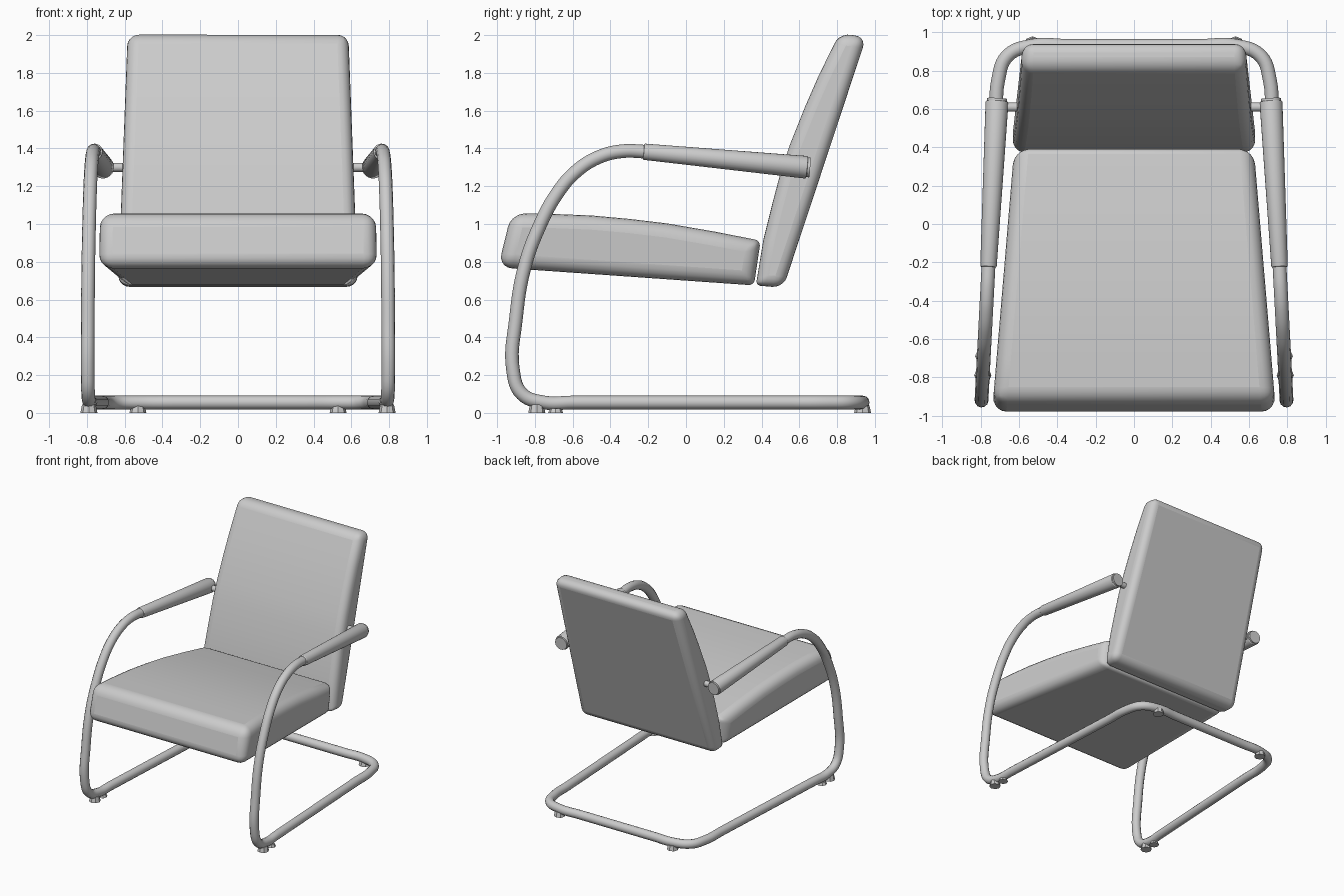
import bpy, bmesh, math
from mathutils import Vector

if "Cube" in bpy.data.objects:
    bpy.data.objects.remove(bpy.data.objects["Cube"])

grey = bpy.data.materials.new("light grey")
grey.diffuse_color = (0.6, 0.6, 0.6, 1)
grey.use_nodes = True
grey.node_tree.nodes["Principled BSDF"].inputs["Base Color"].default_value = grey.diffuse_color


def finish(ob, angle=35):
    ob.data.materials.clear()
    ob.data.materials.append(grey)
    bpy.ops.object.select_all(action='DESELECT')
    ob.select_set(True)
    bpy.context.view_layer.objects.active = ob
    bpy.ops.object.shade_smooth_by_angle(angle=math.radians(angle))
    return ob


def add_mesh(name, bm):
    me = bpy.data.meshes.new(name)
    bmesh.ops.recalc_face_normals(bm, faces=bm.faces)
    bm.to_mesh(me)
    bm.free()
    ob = bpy.data.objects.new(name, me)
    bpy.context.collection.objects.link(ob)
    return ob


def cushion(name, profile, half_width, radius, small):
    """Side profile (y, z) spanned across x with a taper; 'small' lists profile corners rounded less."""
    bm = bmesh.new()
    sides = [[bm.verts.new((s * half_width(y, z), y, z)) for y, z in profile] for s in (-1, 1)]
    n = len(profile)
    bm.faces.new(sides[0])
    bm.faces.new(sides[1])
    weight = bm.edges.layers.float.new("bevel_weight_edge")
    for i in range(n):
        j = (i + 1) % n
        bm.faces.new((sides[0][i], sides[0][j], sides[1][j], sides[1][i]))
    bm.normal_update()
    bmesh.ops.recalc_face_normals(bm, faces=bm.faces)
    for e in bm.edges:
        if e.calc_face_angle() > math.radians(40):
            lengthwise = e.verts[0].co.x * e.verts[1].co.x < 0
            corner = e.verts[0].index
            e[weight] = 1.0
            if lengthwise and any((Vector(profile[k]) - Vector(e.verts[0].co.yz)).length < 1e-4 for k in small):
                e[weight] = 0.4
    ob = add_mesh(name, bm)
    bev = ob.modifiers.new("rounding", 'BEVEL')
    bev.limit_method = 'WEIGHT'
    bev.width = radius
    bev.segments = 5
    return finish(ob, 40)


def rod(name, p, q, r1, r2, sides=24, bevel=0.0):
    p, q = Vector(p), Vector(q)
    bm = bmesh.new()
    bmesh.ops.create_cone(bm, cap_ends=True, segments=sides, radius1=r1, radius2=r2, depth=(q - p).length)
    if bevel:
        rims = [e for e in bm.edges if any(len(f.verts) > 4 for f in e.link_faces)]
        bmesh.ops.bevel(bm, geom=rims, offset=bevel, segments=3, profile=0.5, affect='EDGES')
    rot = Vector((0, 0, 1)).rotation_difference(q - p).to_matrix()
    bmesh.ops.rotate(bm, cent=(0, 0, 0), matrix=rot, verts=bm.verts)
    bmesh.ops.translate(bm, vec=(p + q) / 2, verts=bm.verts)
    return finish(add_mesh(name, bm))


# Seat cushion: crowned top, wider at the front
cushion("seat_cushion",
        [(-0.995, 0.77), (0.36, 0.675), (0.395, 0.912), (0.15, 0.96), (-0.1, 1.003),
         (-0.3, 1.027), (-0.5, 1.045), (-0.7, 1.053), (-0.925, 1.057)],
        lambda y, z: 0.74 - 0.084 * (y + 0.97), 0.075, (1, 2))

# Back cushion: bowed front, narrower at the top
cushion("back_cushion",
        [(0.37, 0.675), (0.515, 0.662), (0.955, 1.99), (0.812, 2.01), (0.70, 1.78), (0.63, 1.62),
         (0.55, 1.42), (0.50, 1.27), (0.455, 1.10), (0.41, 0.92)],
        lambda y, z: 0.635 - 0.038 * (z - 0.67), 0.06, (0,))


# Side frames lean inwards towards the rear
def side_x(y):
    return 0.795 - 0.052 * (y + 0.9)


# One continuous tube: arm, front leg, floor runner, rear bar, mirrored to the other side
side = [(0.6, 1.305), (0.1, 1.353), (-0.22, 1.383), (-0.34, 1.385), (-0.46, 1.355), (-0.58, 1.28),
        (-0.68, 1.165), (-0.775, 0.99), (-0.855, 0.77), (-0.9, 0.5), (-0.915, 0.22),
        (-0.868, 0.1), (-0.75, 0.055), (-0.6, 0.055), (0.55, 0.055), (0.75, 0.055)]
half = [(side_x(y), y, z) for y, z in side]
half += [(0.66, 0.878, 0.055), (0.53, 0.93, 0.055), (0.35, 0.93, 0.055)]
path = half + [(-x, y, z) for x, y, z in reversed(half)]
curve = bpy.data.curves.new("tube_frame", 'CURVE')
curve.dimensions = '3D'
curve.bevel_depth = 0.036
curve.bevel_resolution = 4
curve.resolution_u = 6
curve.use_fill_caps = True
spline = curve.splines.new('BEZIER')
spline.bezier_points.add(len(path) - 1)
for point, co in zip(spline.bezier_points, path):
    point.co = co
    point.handle_left_type = point.handle_right_type = 'AUTO'
frame = bpy.data.objects.new("tube_frame", curve)
bpy.context.collection.objects.link(frame)
bpy.context.view_layer.objects.active = frame
frame.select_set(True)
bpy.ops.object.convert(target='MESH')
finish(bpy.context.view_layer.objects.active, 50)

for s, label in ((-1, "left"), (1, "right")):
    # Tapered arm sleeve with an end cap, and the pin that holds the back
    start, end = (s * side_x(-0.225), -0.225, 1.383), (s * side_x(0.64), 0.64, 1.30)
    rod(label + "_arm_sleeve", start, end, 0.043, 0.06, bevel=0.006)
    rod(label + "_arm_cap", end, (s * side_x(0.655), 0.655, 1.299), 0.052, 0.052)
    rod(label + "_back_pin", (s * 0.59, 0.61, 1.30), (s * 0.71, 0.61, 1.30), 0.024, 0.024, 16)
    # Floor glides
    x = s * side_x(-0.79)
    rod(label + "_front_glide", (x, -0.79, 0), (x, -0.79, 0.045), 0.045, 0.036, 8)
    rod(label + "_front_pad", (x, -0.69, 0.0), (x, -0.69, 0.022), 0.04, 0.03, 8)
    rod(label + "_rear_glide", (s * 0.53, 0.935, 0), (s * 0.53, 0.935, 0.04), 0.045, 0.036, 8)
